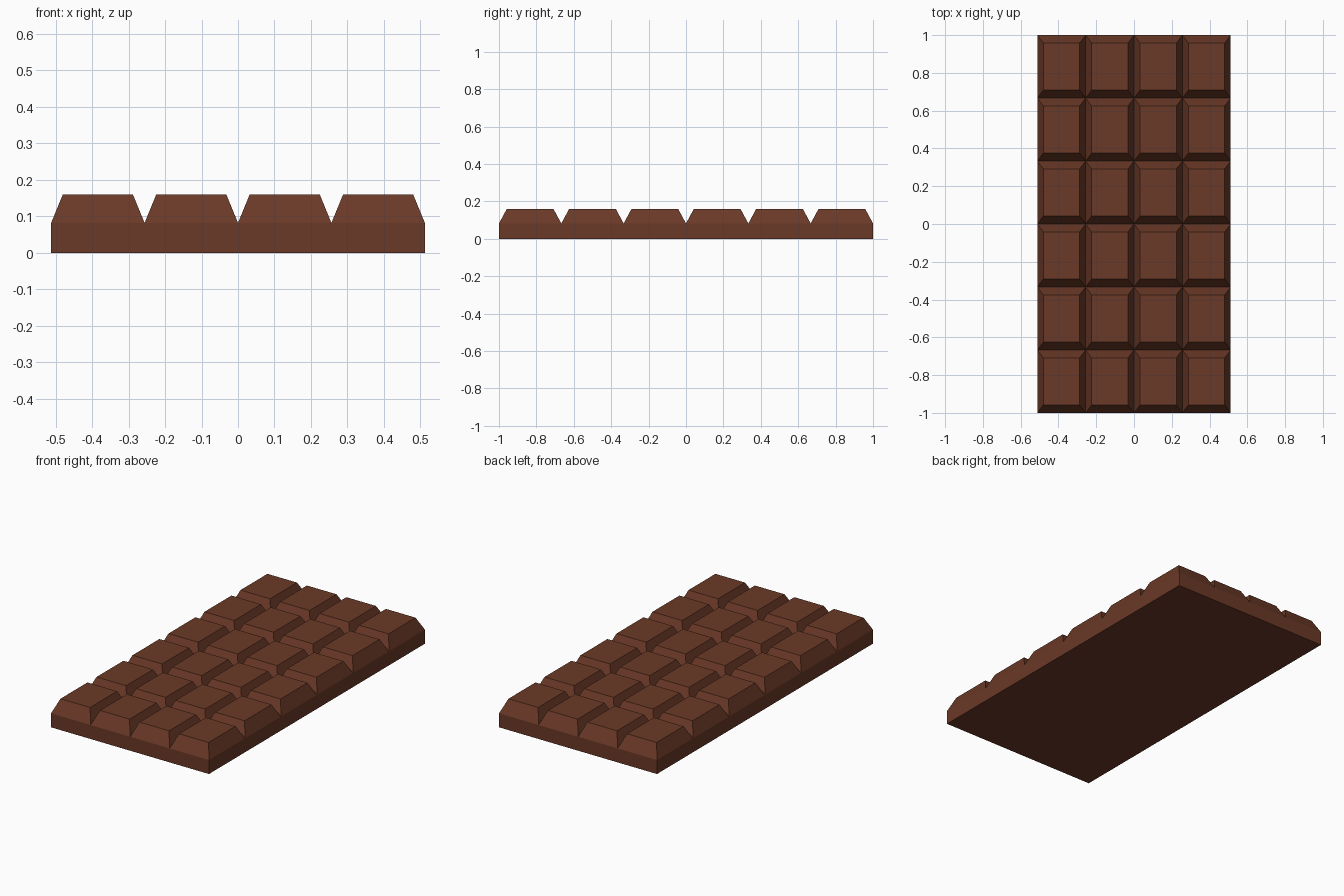
import bpy, bmesh

if "Cube" in bpy.data.objects:
    bpy.data.objects.remove(bpy.data.objects["Cube"])

HALF_X, HALF_Y = 0.512, 1.0
BASE_H, TOP_H = 0.082, 0.16
INSET_X, INSET_Y = 0.032, 0.042

bm = bmesh.new()

# Grid of 4 x 6 segments at groove height
bmesh.ops.create_grid(bm, x_segments=4, y_segments=6, size=1.0)
for v in bm.verts:
    v.co = (v.co.x * HALF_X, v.co.y * HALF_Y, BASE_H)

# Raise each segment into a block with sloped sides
raised = bmesh.ops.extrude_discrete_faces(bm, faces=bm.faces[:])["faces"]
for f in raised:
    c = f.calc_center_median()
    for v in f.verts:
        v.co.x += INSET_X if v.co.x < c.x else -INSET_X
        v.co.y += INSET_Y if v.co.y < c.y else -INSET_Y
        v.co.z = TOP_H

# Slab walls and flat underside
rim = [e for e in bm.edges if e.is_boundary]
geom = bmesh.ops.extrude_edge_only(bm, edges=rim)["geom"]
for v in geom:
    if isinstance(v, bmesh.types.BMVert):
        v.co.z = 0.0
bottom = [e for e in geom if isinstance(e, bmesh.types.BMEdge)]
bmesh.ops.holes_fill(bm, edges=bottom, sides=0)
bmesh.ops.recalc_face_normals(bm, faces=bm.faces[:])

mesh = bpy.data.meshes.new("chocolate_bar")
bm.to_mesh(mesh)
bm.free()

# Single chocolate colour
mat = bpy.data.materials.new("chocolate_brown")
mat.diffuse_color = (0.145, 0.041, 0.020, 1.0)
mat.use_nodes = True
mat.node_tree.nodes["Principled BSDF"].inputs["Base Color"].default_value = mat.diffuse_color
mesh.materials.append(mat)
bpy.context.collection.objects.link(bpy.data.objects.new("chocolate_bar", mesh))
